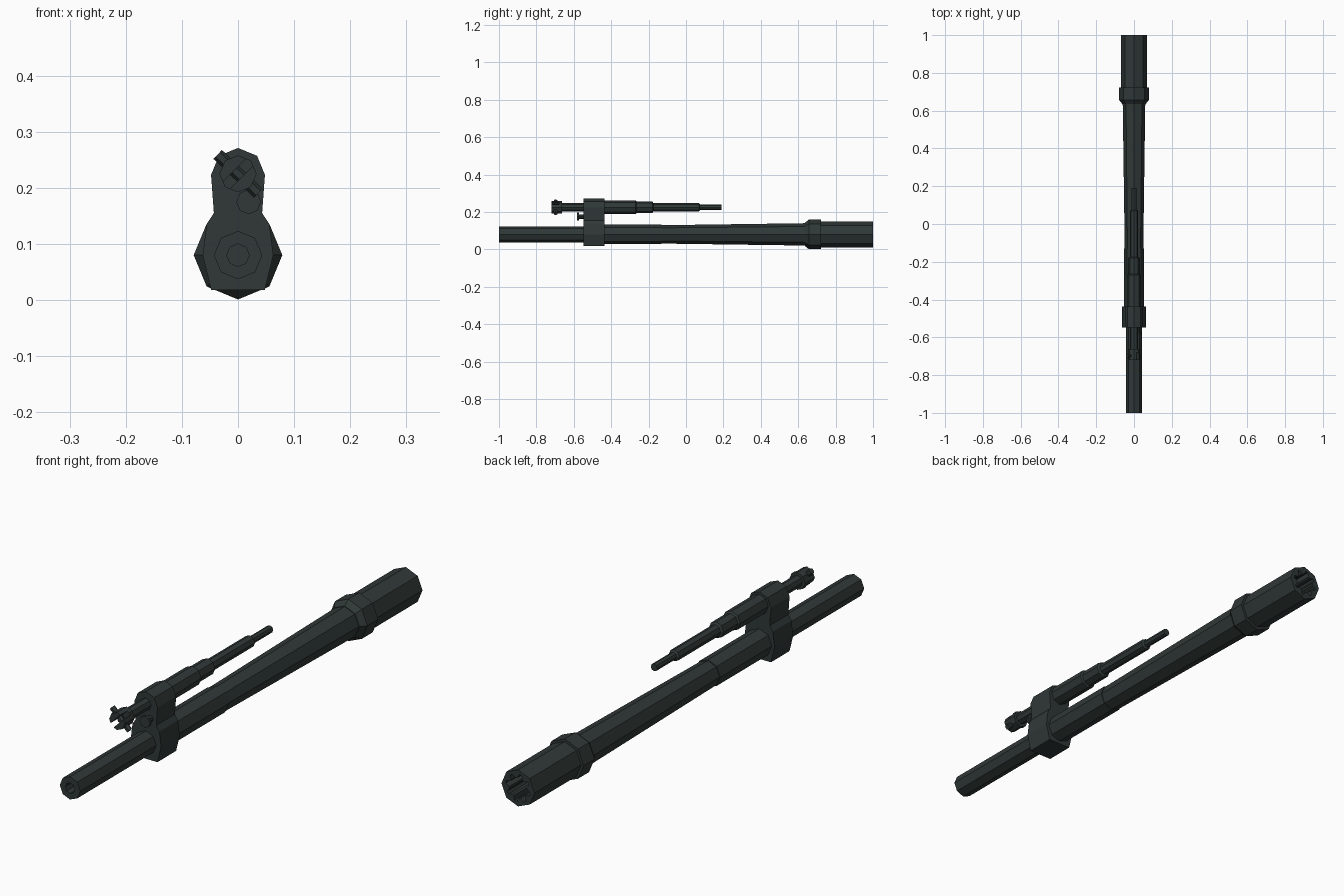
import bpy, bmesh, math
from mathutils import Matrix, Vector

if "Cube" in bpy.data.objects:
    bpy.data.objects.remove(bpy.data.objects["Cube"])

steel = bpy.data.materials.new("dark gunmetal")
steel.diffuse_color = (0.029, 0.040, 0.038, 1)
steel.use_nodes = True
steel.node_tree.nodes["Principled BSDF"].inputs["Base Color"].default_value = steel.diffuse_color

BORE_Z = 0.08     # height of the barrel axis
ROD_Z = 0.225     # height of the upper rod axis


def finish(name, bm):
    bmesh.ops.recalc_face_normals(bm, faces=bm.faces[:])
    me = bpy.data.meshes.new(name)
    bm.to_mesh(me)
    bm.free()
    me.materials.append(steel)
    ob = bpy.data.objects.new(name, me)
    bpy.context.collection.objects.link(ob)
    return ob


def loft(name, sections):
    """Skin a list of point rings and cap both ends."""
    bm = bmesh.new()
    rings = [[bm.verts.new(p) for p in s] for s in sections]
    for a, b in zip(rings, rings[1:]):
        for i in range(len(a)):
            j = (i + 1) % len(a)
            bm.faces.new((a[i], a[j], b[j], b[i]))
    bm.faces.new(rings[0])
    bm.faces.new(rings[-1])
    return finish(name, bm)


def ring(y, r, x, z, n):
    return [(x + r * math.cos(2 * math.pi * i / n), y,
             z + r * math.sin(2 * math.pi * i / n)) for i in range(n)]


def turned(name, profile, z, x=0.0, n=8):
    """Faceted turned part along y from (y, radius) pairs."""
    return loft(name, [ring(y, r, x, z, n) for y, r in profile])


def cut(target, cutter):
    m = target.modifiers.new("cut", 'BOOLEAN')
    m.operation = 'DIFFERENCE'
    m.solver = 'EXACT'
    m.object = cutter
    cutter.hide_render = True
    cutter.hide_set(True)


# Barrel: muzzle tube, sleeve, tapered rear tube
barrel = turned("barrel", [(-1, .043), (-.5, .043), (-.5, .052), (-.13, .052),
                           (-.13, .049), (.66, .060)], BORE_Z)
cut(barrel, turned("muzzle_bore_cutter", [(-1.05, .02), (-.85, .02)], BORE_Z))

# Breech: chamfered collar and rear chamber
breech = turned("breech", [(.635, .062), (.657, .079), (.722, .079),
                           (.722, .069), (1, .069)], BORE_Z)

# Toothed chamber opening at the rear
teeth = []
for y in (.82, 1.05):
    pts = []
    for i in range(32):
        r = .052 if i % 4 < 2 else .037
        a = 2 * math.pi * (i + .5) / 32
        pts.append((r * math.cos(a), y, BORE_Z + r * math.sin(a)))
    teeth.append(pts)
cut(breech, loft("chamber_cutter", teeth))

# Bracket joining barrel and rod: half outline mirrored in x
half = [(.048, .018), (.063, .08), (.056, .135), (.043, .155),
        (.048, .223), (.034, .257)]
outline = half + [(0, .271)] + [(-x, z) for x, z in reversed(half)]
loft("bracket", [[(x, y, z) for x, z in outline] for y in (-.548, -.437)])

# Stepped upper rod
turned("stepped_rod", [(-.68, .022), (-.5, .022), (-.5, .037), (-.27, .037),
                       (-.265, .031), (-.18, .031), (-.175, .022),
                       (.07, .022), (.075, .014), (.19, .014)], ROD_Z)

# Forked rod head with a diagonal slot
fork = turned("fork_head", [(-.72, .033), (-.662, .033)], ROD_Z)
bm = bmesh.new()
bmesh.ops.create_cube(bm, size=1, matrix=Matrix.Translation((0, -.72, ROD_Z))
                      @ Matrix.Rotation(math.radians(-45), 4, 'Y')
                      @ Matrix.Diagonal((.2, .08, .018, 1)))
cut(fork, finish("fork_slot_cutter", bm))

# Cross pin through the fork
bm = bmesh.new()
axis = Vector((1, 0, -.95)).normalized()
bmesh.ops.create_cone(bm, cap_ends=True, segments=6, radius1=.011, radius2=.011,
                      depth=.1, matrix=Matrix.Translation((0, -.697, ROD_Z))
                      @ axis.to_track_quat('Z', 'Y').to_matrix().to_4x4())
finish("fork_pin", bm)

# Small flanged stud on the bracket front
turned("bracket_stud", [(-.582, .022), (-.572, .022), (-.572, .012),
                        (-.54, .012)], .175, x=.019)
